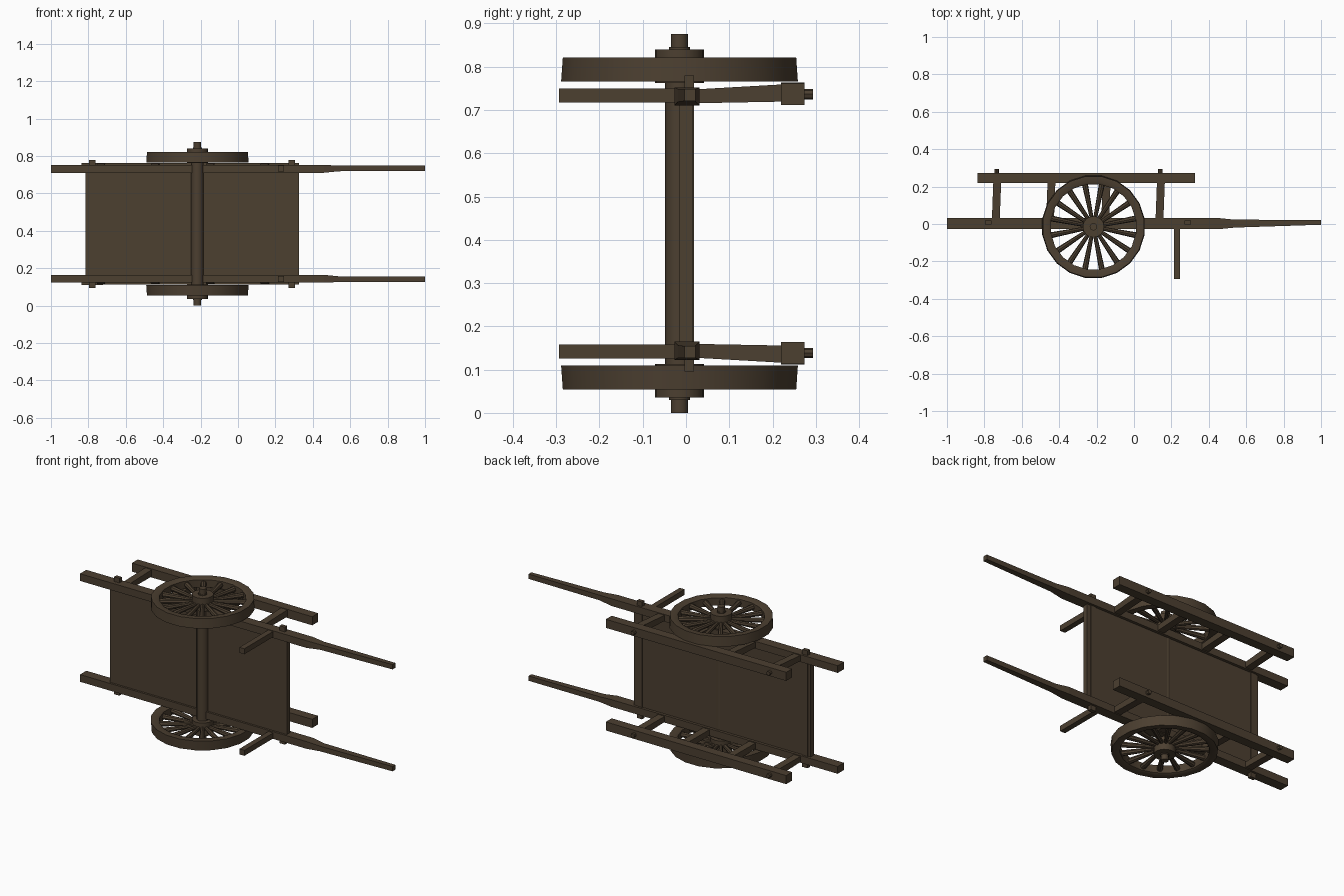
import bpy, bmesh, math
from mathutils import Vector, Matrix

cube = bpy.data.objects.get("Cube")
if cube:
    bpy.data.objects.remove(cube, do_unlink=True)

MID = 0.4375          # height of the mirror plane between the two wheels
WX, WY = -0.217, -0.015   # wheel axis
COLOUR = (0.072, 0.05, 0.03, 1)

wood = bpy.data.materials.new("dark_wood")
wood.use_nodes = True
wood.diffuse_color = COLOUR
shader = next(n for n in wood.node_tree.nodes if n.type == 'BSDF_PRINCIPLED')
shader.inputs["Base Color"].default_value = COLOUR
shader.inputs["Roughness"].default_value = 0.8


def finish(name, bm, smooth=False):
    bmesh.ops.recalc_face_normals(bm, faces=bm.faces)
    mesh = bpy.data.meshes.new(name)
    bm.to_mesh(mesh)
    bm.free()
    mesh.materials.append(wood)
    obj = bpy.data.objects.new(name, mesh)
    bpy.context.collection.objects.link(obj)
    if smooth:
        bpy.ops.object.select_all(action='DESELECT')
        obj.select_set(True)
        bpy.context.view_layer.objects.active = obj
        bpy.ops.object.shade_smooth_by_angle(angle=math.radians(40))
    return obj


def beam(name, axis, sections):
    """Loft rectangles (centre, half sizes) along an axis: 0 = x, 1 = y, 2 = z."""
    u, v = [i for i in range(3) if i != axis]
    bm = bmesh.new()
    rings = []
    for centre, hu, hv in sections:
        ring = []
        for a, b in ((-1, -1), (1, -1), (1, 1), (-1, 1)):
            p = Vector(centre)
            p[u] += a * hu
            p[v] += b * hv
            ring.append(bm.verts.new(p))
        rings.append(ring)
    for r, q in zip(rings, rings[1:]):
        for i in range(4):
            j = (i + 1) % 4
            bm.faces.new((r[i], r[j], q[j], q[i]))
    bm.faces.new(rings[0])
    bm.faces.new(rings[-1])
    return finish(name, bm)


def add_rod(bm, p0, p1, r0, r1, sides):
    p0, p1 = Vector(p0), Vector(p1)
    d = p1 - p0
    turn = d.to_track_quat('Z', 'Y').to_matrix().to_4x4()
    bmesh.ops.create_cone(bm, cap_ends=True, segments=sides, radius1=r0, radius2=r1,
                          depth=d.length, matrix=Matrix.Translation((p0 + p1) / 2) @ turn)


def rod(name, p0, p1, r0, r1, sides=12):
    bm = bmesh.new()
    add_rod(bm, p0, p1, r0, r1, sides)
    return finish(name, bm, True)


def rim(name, s, sides=20):
    profile = [(0.23, 0.334), (0.24, 0.328), (0.277, 0.328),
               (0.273, 0.384), (0.24, 0.384), (0.23, 0.378)]
    bm = bmesh.new()
    rings = []
    for k in range(sides):
        a = math.tau * (k + 0.5) / sides
        rings.append([bm.verts.new((WX + r * math.cos(a), WY + r * math.sin(a), MID + s * z))
                      for r, z in profile])
    n = len(profile)
    for k in range(sides):
        p, q = rings[k], rings[(k + 1) % sides]
        for i in range(n):
            j = (i + 1) % n
            bm.faces.new((p[i], p[j], q[j], q[i]))
    return finish(name, bm, True)


# Bed and axle joining both sides
beam("bed", 0, [((-0.815, 0, MID), 0.015, 0.28), ((0.325, 0, MID), 0.015, 0.28)])
rod("axle", (WX, WY, MID - 0.34), (WX, WY, MID + 0.34), 0.033, 0.033)

# Cross beams whose ends show as small tenons outside the shafts
for name, x in (("rear_crossbeam", -0.78), ("front_crossbeam", 0.287)):
    beam(name, 2, [((x, 0.008, MID + e * 0.342), 0.017, 0.011) for e in (-1, 1)])

for side, s in (("left", 1), ("right", -1)):
    def at(x, y, z):
        return (x, y, MID + s * z)

    # Shaft with slim tapered handle
    beam(side + "_shaft", 0, [(at(-1, 0.002, 0.294), 0.029, 0.021),
                              (at(0.46, 0.002, 0.294), 0.029, 0.021),
                              (at(0.54, 0.002, 0.296), 0.021, 0.015),
                              (at(1, 0.009, 0.297), 0.013, 0.014)])
    # Prop leg
    beam(side + "_leg", 1, [(at(0.23, -0.293, 0.296), 0.016, 0.016),
                            (at(0.23, 0, 0.296), 0.016, 0.016)])
    # Side rail on four posts
    beam(side + "_rail", 0, [(at(-0.838, 0.247, 0.301), 0.027, 0.025),
                             (at(0.325, 0.247, 0.299), 0.027, 0.025)])
    for i, x in enumerate((-0.735, -0.445, -0.15, 0.14)):
        beam(f"{side}_post_{i + 1}", 1, [(at(x - 0.004, 0.02, 0.294), 0.021, 0.016),
                                         (at(x + 0.004, 0.23, 0.302), 0.021, 0.02)])
        if i in (0, 3):
            rod(f"{side}_rail_peg_{i + 1}", at(x, 0.24, 0.299), at(x, 0.293, 0.299), 0.012, 0.012, 8)

    # Wheel: rim, spokes, hub and axle end
    rim(side + "_wheel_rim", s)
    spokes = bmesh.new()
    for k in range(16):
        a = math.tau * (k + 0.5) / 16
        c, d = math.cos(a), math.sin(a)
        add_rod(spokes, at(WX + 0.04 * c, WY + 0.04 * d, 0.358),
                at(WX + 0.236 * c, WY + 0.236 * d, 0.356), 0.010, 0.016, 8)
    finish(side + "_wheel_spokes", spokes, True)
    rod(side + "_wheel_hub", at(WX, WY, 0.325), at(WX, WY, 0.402), 0.057, 0.057, 16)
    rod(side + "_axle_collar", at(WX, WY, 0.33), at(WX, WY, 0.408), 0.024, 0.024)
    rod(side + "_axle_end", at(WX, WY, 0.33), at(WX, WY, 0.4375), 0.02, 0.02)
